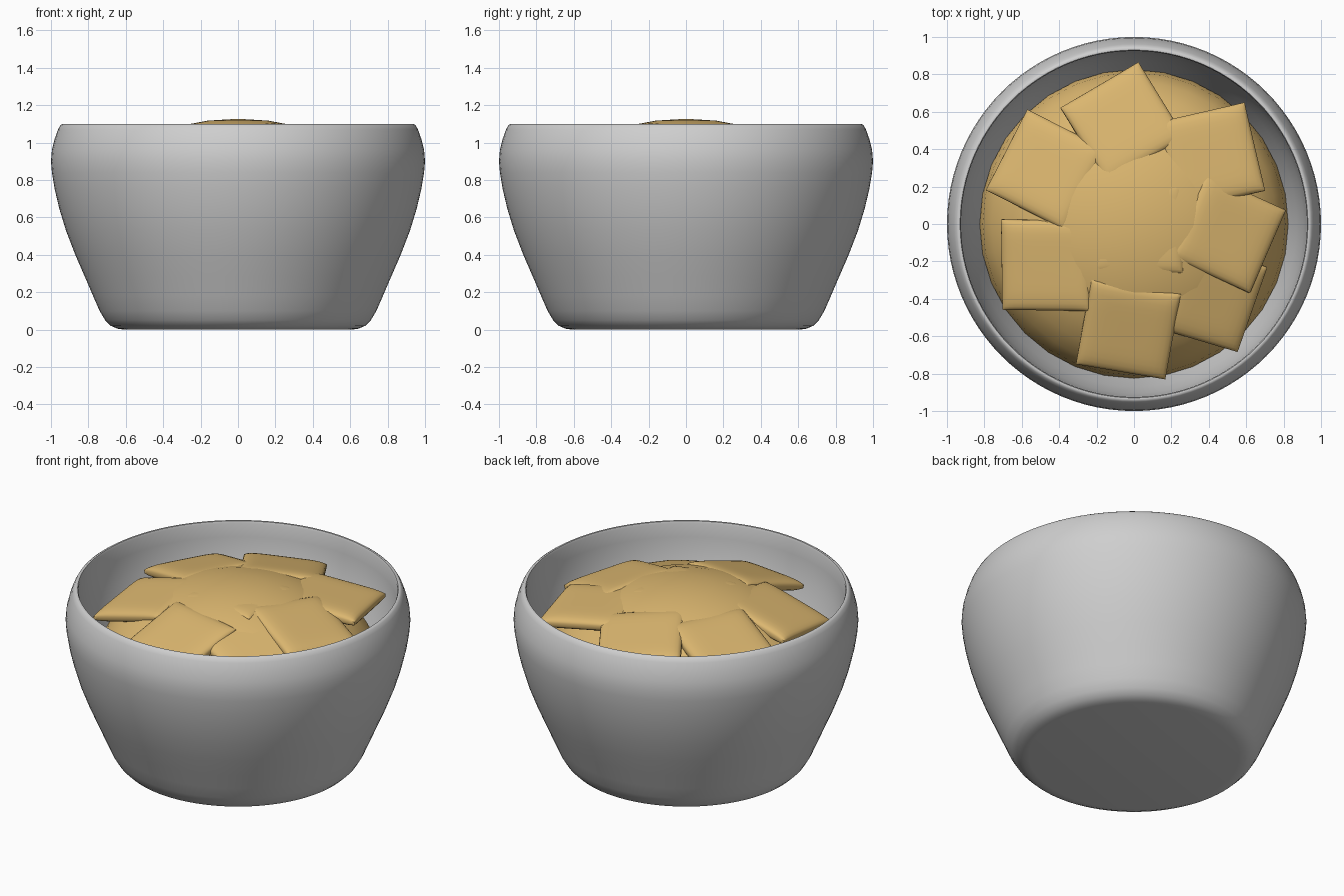
import bpy, bmesh, math
from mathutils import Matrix, Vector

if "Cube" in bpy.data.objects:
    bpy.data.objects.remove(bpy.data.objects["Cube"])


def material(name, rgb):
    m = bpy.data.materials.new(name)
    m.diffuse_color = (*rgb, 1)
    m.use_nodes = True
    m.node_tree.nodes["Principled BSDF"].inputs["Base Color"].default_value = m.diffuse_color
    return m


ceramic = material("pale grey ceramic", (0.62, 0.62, 0.62))
pasta = material("golden cereal", (0.71, 0.47, 0.16))


def finish(bm, name, mat, angle):
    bmesh.ops.remove_doubles(bm, verts=bm.verts, dist=1e-5)
    bmesh.ops.recalc_face_normals(bm, faces=bm.faces)
    me = bpy.data.meshes.new(name)
    bm.to_mesh(me)
    bm.free()
    ob = bpy.data.objects.new(name, me)
    bpy.context.collection.objects.link(ob)
    me.materials.append(mat)
    bpy.ops.object.select_all(action='DESELECT')
    ob.select_set(True)
    bpy.context.view_layer.objects.active = ob
    bpy.ops.object.shade_smooth_by_angle(angle=math.radians(angle))
    return ob


def lathe(name, profile, sides, mat, angle):
    bm = bmesh.new()
    vs = [bm.verts.new((r, 0, z)) for r, z in profile]
    es = [bm.edges.new(p) for p in zip(vs, vs[1:])]
    bmesh.ops.spin(bm, geom=vs + es, cent=(0, 0, 0), axis=(0, 0, 1),
                   angle=2 * math.pi, steps=sides)
    return finish(bm, name, mat, angle)


# Bowl: outer wall, rounded rim, tapering inner wall
lathe("bowl", [
    (0, 0), (0.61, 0), (0.645, 0.005), (0.68, 0.02), (0.71, 0.05), (0.74, 0.10),
    (0.775, 0.18), (0.82, 0.285), (0.87, 0.40), (0.92, 0.53), (0.955, 0.645),
    (0.98, 0.75), (0.995, 0.84), (1.0, 0.90), (0.995, 0.96), (0.98, 1.02),
    (0.962, 1.07), (0.95, 1.092), (0.938, 1.1), (0.93, 1.098), (0.925, 1.085),
    (0.923, 1.0), (0.905, 0.87), (0.87, 0.74), (0.82, 0.60), (0.75, 0.42),
    (0.65, 0.20), (0.55, 0.12), (0, 0.10)], 96, ceramic, 50)

# Filling: shallow dome resting against the inner wall
dome = [(0, 1.127)]
for i in range(1, 9):
    a = i / 8 * math.pi / 2
    dome.append((0.825 * math.sin(a), 0.62 + 0.507 * math.cos(a)))
lathe("filling_mound", dome + [(0, 0.58)], 32, pasta, 30)


def cushion(name, x, y, z, rot, tilt, size=0.485, height=0.042, n=16):
    """Puffy square leaning outward from the bowl centre."""
    bm = bmesh.new()
    edge = 0.010
    for side in (1, -1):
        grid = []
        for i in range(n + 1):
            u = math.sin((i / n - 0.5) * math.pi)
            row = []
            for j in range(n + 1):
                v = math.sin((j / n - 0.5) * math.pi)
                puff = math.sqrt(max(0, (1 - u ** 6) * (1 - v ** 6)))
                h = edge + (height - edge) * puff
                row.append(bm.verts.new((u * size / 2, v * size / 2, side * h)))
            grid.append(row)
        for i in range(n):
            for j in range(n):
                bm.faces.new((grid[i][j], grid[i + 1][j],
                              grid[i + 1][j + 1], grid[i][j + 1]))
    # Narrow seam joining top and bottom
    rim = [e for e in bm.edges if e.is_boundary]
    bmesh.ops.bridge_loops(bm, edges=rim)
    axis = Vector((-y, x, 0)).normalized()
    bm.transform(Matrix.Translation((x, y, z))
                 @ Matrix.Rotation(math.radians(tilt), 4, axis)
                 @ Matrix.Rotation(math.radians(rot), 4, 'Z'))
    finish(bm, name, pasta, 40)


# Cereal squares: x, y, z, turn, outward tilt
squares = [
    (0.02, -0.02, 1.064, 0, 0),
    (-0.06, 0.54, 0.995, 31, 14),
    (0.41, 0.36, 1.005, 13, 7),
    (0.50, -0.05, 1.00, -24, 15),
    (0.41, -0.39, 0.955, -18, 20),
    (-0.03, -0.56, 0.975, -10, 18),
    (-0.47, -0.22, 0.985, 0, 16),
    (-0.47, 0.29, 0.985, -27, 15),
]
for k, s in enumerate(squares):
    cushion(f"cereal_square_{k + 1}", *s)
